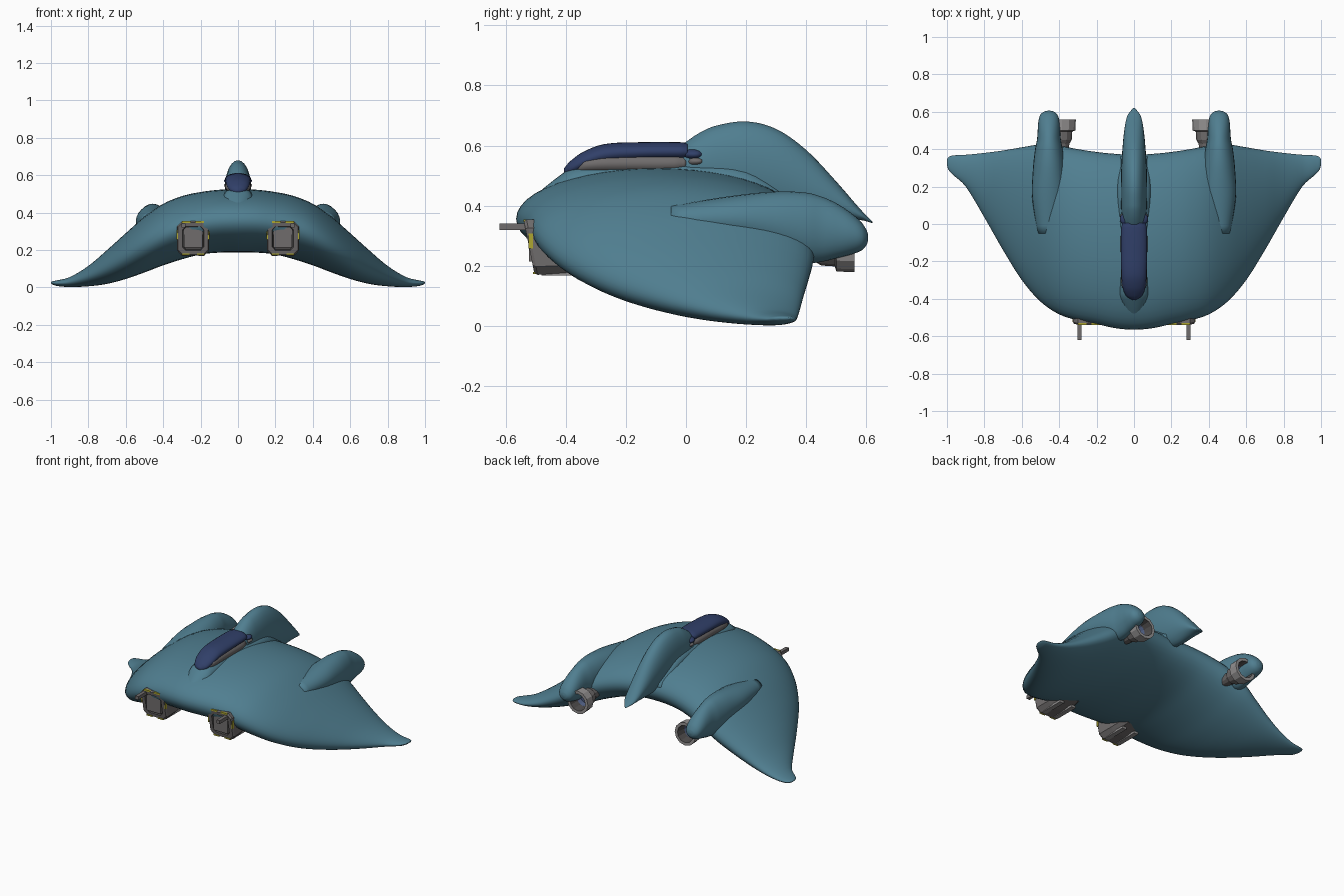
import bpy, bmesh, math
from mathutils import Vector

if "Cube" in bpy.data.objects:
    bpy.data.objects.remove(bpy.data.objects["Cube"])


def mat(name, c):
    m = bpy.data.materials.new(name)
    m.diffuse_color = (*c, 1)
    m.use_nodes = True
    m.node_tree.nodes["Principled BSDF"].inputs["Base Color"].default_value = m.diffuse_color
    return m


TEAL = mat("teal_hull", (0.08, 0.21, 0.28))
NAVY = mat("navy_glass", (0.03, 0.05, 0.14))
GREY = mat("grey_metal", (0.16, 0.15, 0.15))
DARK = mat("dark_metal", (0.08, 0.075, 0.075))
LIGHT = mat("light_metal", (0.30, 0.29, 0.29))
YELLOW = mat("yellow_trim", (0.42, 0.38, 0.03))
BLUE = mat("nozzle_blue", (0.07, 0.10, 0.20))


def refine(rows, steps):
    """Smooth Catmull-Rom interpolation of rows keyed by their first value."""
    out = []
    for i in range(len(rows) - 1):
        a, b = rows[i], rows[i + 1]
        p, q = rows[max(i - 1, 0)], rows[min(i + 2, len(rows) - 1)]
        h = b[0] - a[0]
        for k in range(steps):
            t = k / steps
            r = [a[0] + h * t]
            for j in range(1, len(a)):
                m0 = (b[j] - p[j]) / (b[0] - p[0]) * h
                m1 = (q[j] - a[j]) / (q[0] - a[0]) * h
                r.append((2*t**3 - 3*t*t + 1) * a[j] + (t**3 - 2*t*t + t) * m0
                         + (3*t*t - 2*t**3) * b[j] + (t**3 - t*t) * m1)
            out.append(r)
    out.append(list(rows[-1]))
    return out


def skin(name, rings, mats, smooth=True, face_mat=None):
    """Join closed rings of points into a capped surface."""
    bm = bmesh.new()
    vs = [[bm.verts.new(p) for p in r] for r in rings]
    n = len(vs[0])
    for i in range(len(vs) - 1):
        for j in range(n):
            f = bm.faces.new((vs[i][j], vs[i][(j+1) % n],
                              vs[i+1][(j+1) % n], vs[i+1][j]))
            f.material_index = face_mat[i] if face_mat else 0
    bm.faces.new(vs[0])
    f = bm.faces.new(vs[-1])
    f.material_index = face_mat[-1] if face_mat else 0
    bmesh.ops.recalc_face_normals(bm, faces=bm.faces)
    me = bpy.data.meshes.new(name)
    bm.to_mesh(me)
    bm.free()
    for m in mats:
        me.materials.append(m)
    for p in me.polygons:
        p.use_smooth = smooth
    ob = bpy.data.objects.new(name, me)
    bpy.context.collection.objects.link(ob)
    return ob


def loft_y(name, rows, m, x0=0, n=24):
    """Elliptical sections along y: (y, half width, top z, bottom z)."""
    rings = []
    for y, w, zt, zb in refine(rows, 5):
        rings.append([(x0 + w * math.cos(2*math.pi*k/n), y,
                       (zt+zb)/2 + (zt-zb)/2 * math.sin(2*math.pi*k/n))
                      for k in range(n)])
    return skin(name, rings, [m])


def box(name, c, s, m):
    x, y, z = (v / 2 for v in s)
    rings = [[(c[0]+a*x, c[1]+e*y, c[2]+b*z)
              for a, b in ((-1, -1), (1, -1), (1, 1), (-1, 1))] for e in (-1, 1)]
    return skin(name, rings, [m], False)


# Wing body: x, leading y, trailing y, top z, bottom z
half = [(0, -.565, .37, .525, .187), (.1, -.557, .375, .522, .186),
        (.2, -.535, .385, .51, .176), (.3, -.515, .40, .488, .15),
        (.4, -.483, .418, .447, .118), (.5, -.415, .425, .378, .08),
        (.6, -.30, .41, .29, .045), (.7, -.14, .393, .20, .019),
        (.8, .035, .38, .115, .006), (.9, .20, .37, .055, .002),
        (.97, .265, .366, .037, .008), (.992, .29, .358, .033, .016),
        (1.0, .315, .345, .029, .022)]
span = [(-r[0], *r[1:]) for r in half[:0:-1]] + half
N = 48
skin("wing_body", [[(x, (l+t)/2 + (t-l)/2 * math.cos(2*math.pi*k/N),
                     (zt+zb)/2 + (zt-zb)/2 * math.sin(2*math.pi*k/N))
                    for k in range(N)] for x, l, t, zt, zb in refine(span, 4)],
     [TEAL])

# Dorsal fin and the low spine under the canopy
loft_y("dorsal_fin", [(-.03, .045, .585, .45), (0, .06, .612, .44),
                      (.05, .066, .645, .42), (.1, .069, .666, .40),
                      (.2, .07, .68, .38), (.3, .068, .655, .36),
                      (.4, .062, .585, .345), (.5, .052, .48, .35),
                      (.58, .035, .388, .352), (.62, .005, .347, .342)], TEAL)
loft_y("spine", [(-.52, .03, .42, .36), (-.42, .07, .50, .40),
                 (-.37, .078, .53, .42), (-.2, .082, .54, .43),
                 (0, .085, .545, .44), (.2, .09, .53, .42),
                 (.36, .075, .43, .34)], TEAL)

# Cockpit canopy with grey sill and small rear window
loft_y("canopy", [(-.405, .012, .525, .505), (-.385, .042, .548, .50),
                  (-.34, .060, .58, .515), (-.27, .067, .605, .535),
                  (-.15, .07, .611, .545), (-.02, .068, .611, .548),
                  (.005, .062, .608, .55)], NAVY)
loft_y("canopy_sill", [(-.37, .04, .55, .50), (-.33, .066, .572, .50),
                       (-.2, .070, .58, .50), (-.04, .070, .58, .50),
                       (0, .06, .57, .51)], GREY)
loft_y("rear_window", [(-.015, .045, .58, .56), (.01, .071, .592, .548),
                       (.04, .073, .592, .548), (.062, .05, .58, .56)], NAVY)
loft_y("rear_window_sill", [(0, .05, .56, .53), (.02, .071, .57, .525),
                            (.05, .071, .565, .53), (.06, .05, .56, .54)], GREY)

# Paired parts
for side, s in (("right", 1), ("left", -1)):
    # Rear lobe
    loft_y(side + "_rear_lobe",
           [(-.05, .06, .40, .30), (.15, .09, .432, .28), (.3, .085, .447, .24),
            (.4, .074, .443, .21), (.45, .064, .43, .213), (.5, .060, .408, .225),
            (.55, .056, .375, .238), (.585, .045, .343, .252),
            (.602, .024, .315, .272), (.606, .006, .30, .288)], TEAL, s * .455)

    # Engine nozzle, turned profile: (radius, y)
    prof = [(.03, .36), (.04, .43), (.052, .45), (.055, .495), (.072, .50),
            (.074, .56), (.055, .56), (.048, .50), (.035, .48)]
    n = 12
    skin(side + "_nozzle",
         [[(s*.385 + r*math.cos(2*math.pi*k/n), y, .253 + r*math.sin(2*math.pi*k/n))
           for k in range(n)] for r, y in prof],
         [GREY, LIGHT, DARK, BLUE], False, [0, 0, 0, 0, 1, 1, 2, 3])

    # Intake: chamfered square duct with slanted mouth and recessed panel
    cx, cz = s * .24, .262

    def ring(h, v, dy, slant=-.2, ch=.3):
        pts = [(1, -1+ch), (1, 1-ch), (1-ch, 1), (-1+ch, 1),
               (-1, 1-ch), (-1, -1+ch), (-1+ch, -1), (1-ch, -1)]
        return [(cx + a*h, dy + slant*b*v, cz + b*v) for a, b in pts]

    skin(side + "_intake",
         [ring(.07, .07, -.28, 0), ring(.082, .088, -.40, 0),
          ring(.086, .092, -.512), ring(.08, .086, -.522),
          ring(.058, .064, -.522), ring(.054, .06, -.510)],
         [GREY, DARK, LIGHT], False, [0, 0, 0, 0, 1, 1])
    box(side + "_intake_panel", (cx, -.510, cz + .005), (.10, .024, .105), GREY)
    # Yellow edge trim
    for dx in (-1, 1):
        box(side + "_trim_top", (cx + dx*.036, -.535, cz + .088),
            (.045, .012, .009), YELLOW)
        box(side + "_trim_side", (cx + dx*.084, -.516, cz + .02),
            (.008, .016, .05), YELLOW)
        box(side + "_trim_low", (cx + dx*.04, -.502, cz - .086),
            (.04, .012, .008), YELLOW)
        # Runner strips under the duct
        box(side + "_runner", (cx + dx*.045, -.40, cz - .087),
            (.03, .16, .014), LIGHT)
    # Gun barrel
    box(side + "_barrel", (s*.292, -.55, .33), (.022, .14, .022), GREY)
